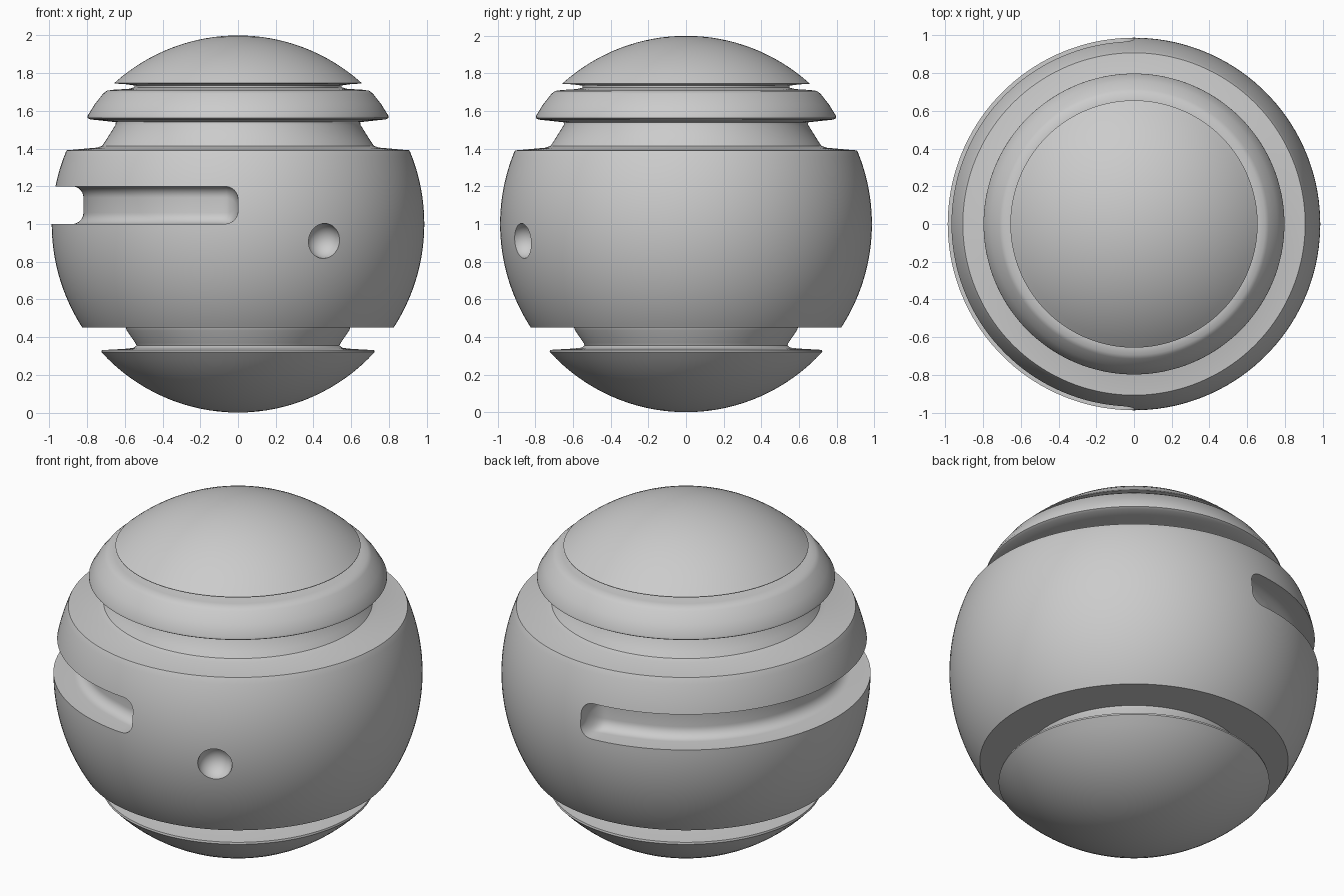
import bpy, bmesh
from math import sin, cos, pi, sqrt, radians, asin

if "Cube" in bpy.data.objects:
    bpy.data.objects.remove(bpy.data.objects["Cube"])

RX, RZ, CZ = 0.988, 1.0, 1.0
SEG = 144


def arc(z0, z1, n):
    """Points (r, z) on the ball's outer surface between two heights."""
    a0, a1 = asin((z0 - CZ) / RZ), asin((z1 - CZ) / RZ)
    pts = []
    for i in range(n + 1):
        a = a0 + (a1 - a0) * i / n
        pts.append((max(0.0, RX * cos(a)), CZ + RZ * sin(a)))
    return pts


def make_object(name, bm):
    bmesh.ops.recalc_face_normals(bm, faces=bm.faces)
    me = bpy.data.meshes.new(name)
    bm.to_mesh(me)
    bm.free()
    ob = bpy.data.objects.new(name, me)
    bpy.context.collection.objects.link(ob)
    return ob


def lathe(name, profile):
    """Revolve a profile that starts and ends on the z axis."""
    bm = bmesh.new()
    bottom = bm.verts.new((0, 0, profile[0][1]))
    top = bm.verts.new((0, 0, profile[-1][1]))
    rings = [[bm.verts.new((r * cos(2 * pi * k / SEG), r * sin(2 * pi * k / SEG), z))
              for k in range(SEG)] for r, z in profile[1:-1]]
    for k in range(SEG):
        j = (k + 1) % SEG
        bm.faces.new((bottom, rings[0][j], rings[0][k]))
        bm.faces.new((top, rings[-1][k], rings[-1][j]))
        for a, b in zip(rings, rings[1:]):
            bm.faces.new((a[k], a[j], b[j], b[k]))
    return make_object(name, bm)


def slot_cutter():
    """Half-circle sweep with rounded ends and a rounded floor."""
    bm = bmesh.new()
    half, corner, zc, outer = 0.1, 0.07, 1.1, 1.15
    start, end, n = radians(90), radians(270), 96
    ends = [0.001, 0.004, 0.01, 0.02, 0.032, 0.048, 0.07, 0.1, 0.14, 0.2, 0.27]
    span = pi * 0.98
    dist = ends + [0.27 + (span - 0.54) * i / n for i in range(1, n)]
    dist += [span - s for s in reversed(ends)]
    sections = []
    for d in dist:
        s = min(d, span - d)
        t = min(s, corner)
        h = half - corner + sqrt(corner ** 2 - (corner - t) ** 2)
        u = min(s / 0.09, 1)
        floor = 0.95 - 0.11 * sqrt(1 - (1 - u) ** 2) - 0.02 * min(s / 0.27, 1)
        a = start + (end - start) * d / span
        rc = min(0.06, h)
        pts = [(outer, h)]
        for i in range(9):
            b = pi / 2 * i / 8
            pts.append((floor + rc * (1 - sin(b)), h - rc + rc * cos(b)))
        pts += [(r, -z) for r, z in reversed(pts)]
        sections.append([bm.verts.new((r * cos(a), r * sin(a), zc + z)) for r, z in pts])
    for p, q in zip(sections, sections[1:]):
        for i in range(len(p)):
            j = (i + 1) % len(p)
            bm.faces.new((p[i], p[j], q[j], q[i]))
    bm.faces.new(sections[0])
    bm.faces.new(sections[-1])
    bmesh.ops.remove_doubles(bm, verts=bm.verts, dist=1e-5)
    return make_object("slot_cutter", bm)


def hole_cutter():
    """Small round dimple on the front right."""
    bm = bmesh.new()
    bmesh.ops.create_uvsphere(bm, u_segments=40, v_segments=24, radius=0.093)
    bmesh.ops.translate(bm, verts=bm.verts, vec=(0.457, -0.868, 0.91))
    return make_object("hole_cutter", bm)


# Whole ball: bottom cap, lower groove, main band, upper groove, ring, top groove, top cap
profile = arc(0.0, 0.32, 16) + [(0.722, 0.331)]
profile += [(0.6, 0.338), (0.555, 0.343), (0.538, 0.355), (0.545, 0.37), (0.59, 0.435), (0.595, 0.45)]
profile += arc(0.45, 1.38, 40) + [(0.908, 1.391)]
profile += [(0.75, 1.405), (0.72, 1.415), (0.70, 1.445), (0.65, 1.525), (0.648, 1.54)]
profile += [(0.72, 1.548), (0.785, 1.555), (0.798, 1.563), (0.797, 1.575), (0.76, 1.635)]
profile += [(0.715, 1.692), (0.695, 1.707), (0.66, 1.712), (0.58, 1.717), (0.55, 1.725)]
profile += [(0.55, 1.735), (0.60, 1.742), (0.655, 1.745)] + arc(1.748, 2.0, 16)
ball = lathe("grooved_ball", profile)

# Cut the side slot and the dimple
for cutter in (slot_cutter(), hole_cutter()):
    cutter.hide_render = True
    bpy.context.view_layer.objects.active = ball
    mod = ball.modifiers.new("cut", 'BOOLEAN')
    mod.operation = 'DIFFERENCE'
    mod.solver = 'EXACT'
    mod.object = cutter
    bpy.ops.object.modifier_apply(modifier=mod.name)
    bpy.data.objects.remove(cutter)

bpy.ops.object.select_all(action='DESELECT')
ball.select_set(True)
bpy.context.view_layer.objects.active = ball
bpy.ops.object.shade_smooth_by_angle(angle=radians(32))
